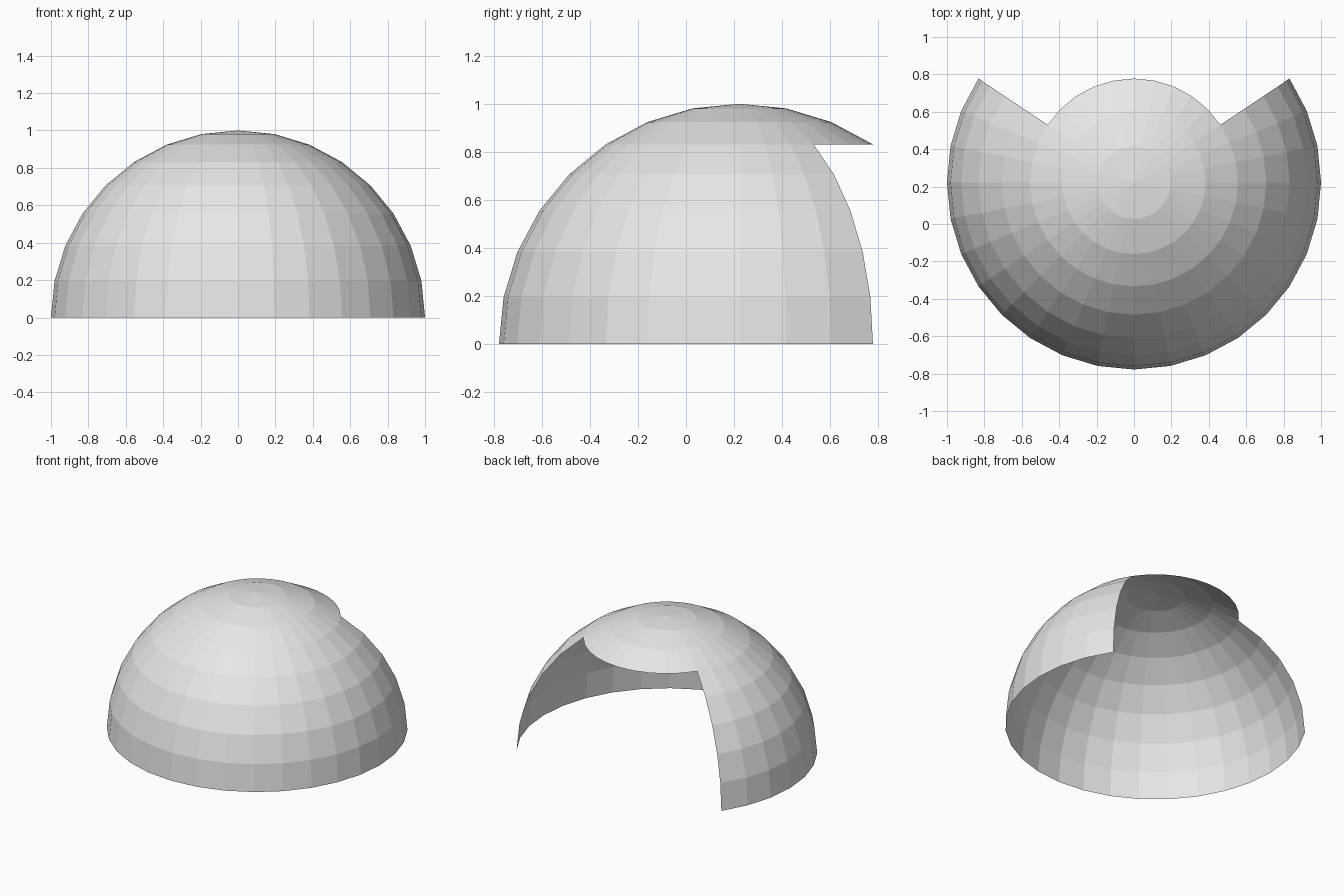
import bpy
import bmesh
import math

default_cube = bpy.data.objects.get("Cube")
if default_cube:
    bpy.data.objects.remove(default_cube, do_unlink=True)

SEGMENTS, RINGS = 32, 16
OPENING_HALF_ANGLE = math.radians(56.25)      # doorway spans ten segments at the back
DOOR_TOP = math.sin(math.radians(56.25))      # ring height where the cap begins
CENTRE_Y = 0.222

# Plain grey shell material
grey = bpy.data.materials.new("light grey")
grey.use_nodes = True
colour = (0.8, 0.8, 0.8, 1)
grey.diffuse_color = colour
grey.node_tree.nodes["Principled BSDF"].inputs["Base Color"].default_value = colour

# Faceted sphere, cut down to an open hemisphere with a doorway
bm = bmesh.new()
bmesh.ops.create_uvsphere(bm, u_segments=SEGMENTS, v_segments=RINGS, radius=1)


def is_removed(face):
    c = face.calc_center_median()
    in_doorway = abs(math.atan2(c.x, c.y)) < OPENING_HALF_ANGLE and c.z < DOOR_TOP
    return c.z < 0 or in_doorway


bmesh.ops.delete(bm, geom=[f for f in bm.faces if is_removed(f)], context="FACES")

mesh = bpy.data.meshes.new("dome_shell")
bm.to_mesh(mesh)
bm.free()
mesh.materials.append(grey)

dome = bpy.data.objects.new("dome_shell", mesh)
dome.location.y = CENTRE_Y
bpy.context.collection.objects.link(dome)
